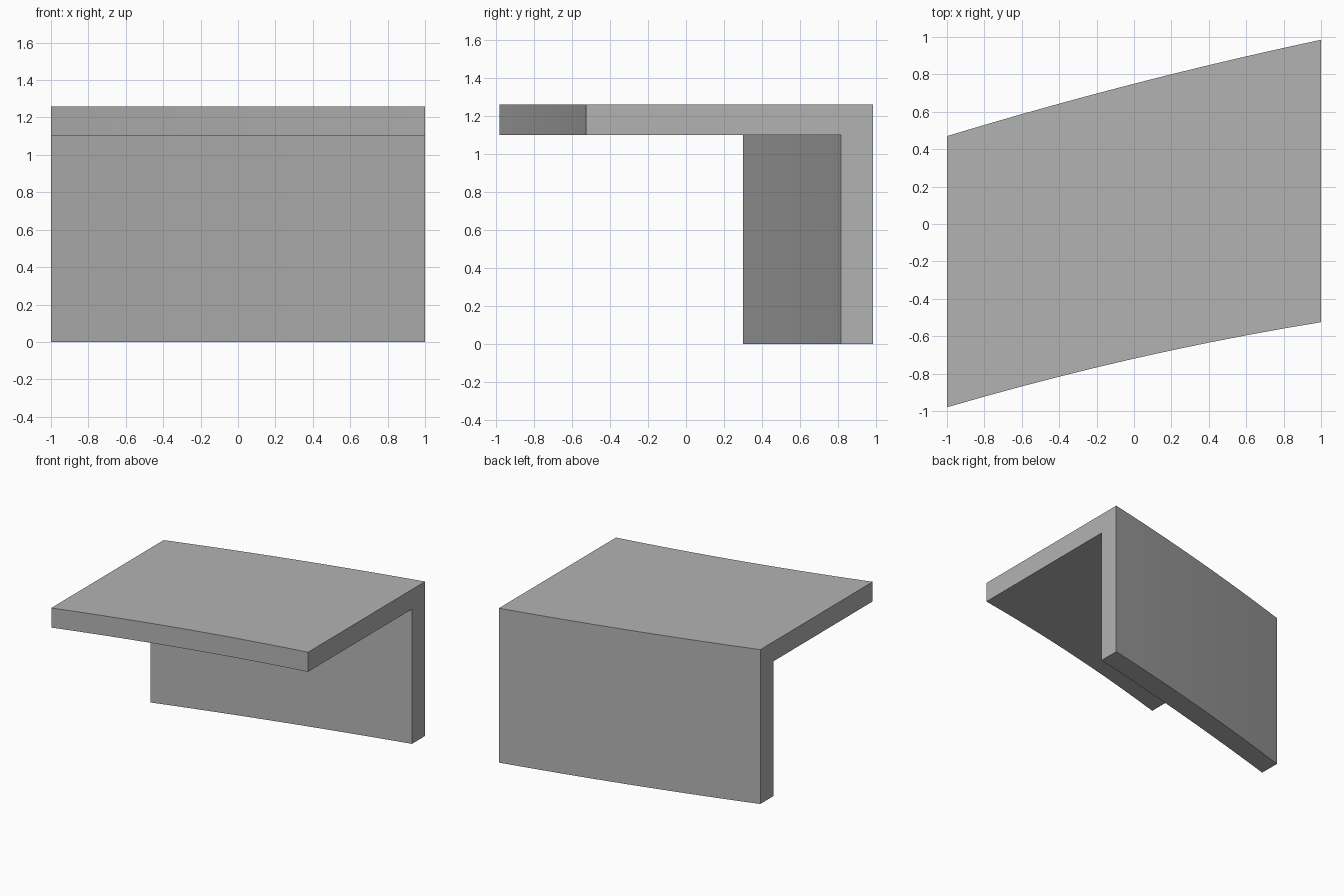
import bpy
import bmesh

cube = bpy.data.objects.get("Cube")
if cube:
    bpy.data.objects.remove(cube, do_unlink=True)

# Plain grey material
grey = bpy.data.materials.new("plain_grey")
grey.use_nodes = True
colour = (0.45, 0.45, 0.45, 1)
grey.diffuse_color = colour
grey.node_tree.nodes["Principled BSDF"].inputs["Base Color"].default_value = colour

HEIGHT, UNDERSIDE, STEPS = 1.26, 1.10, 10


def bowed(start, middle, end):
    """Gentle curve in plan through three depths at x = -1, 0 and 1."""
    return lambda x: middle + (end - start) / 2 * x + ((start + end) / 2 - middle) * x * x


front_edge = bowed(-0.98, -0.72, -0.525)
wall_inside = bowed(0.30, 0.575, 0.815)
wall_outside = bowed(0.47, 0.75, 0.985)

# L-shaped section: overhanging slab on top of a rear wall
section = [
    (front_edge, UNDERSIDE), (wall_inside, UNDERSIDE), (wall_inside, 0),
    (wall_outside, 0), (wall_outside, HEIGHT), (front_edge, HEIGHT),
]

# Sweep the section along x
bm = bmesh.new()
rings = []
for i in range(STEPS + 1):
    x = -1 + 2 * i / STEPS
    rings.append([bm.verts.new((x, edge(x), z)) for edge, z in section])
for a, b in zip(rings, rings[1:]):
    for j in range(len(section)):
        k = (j + 1) % len(section)
        bm.faces.new((a[j], a[k], b[k], b[j]))

# End caps, split into slab and wall so each face is convex
for ring in (rings[0], rings[-1]):
    bm.faces.new((ring[0], ring[1], ring[4], ring[5]))
    bm.faces.new((ring[1], ring[2], ring[3], ring[4]))
bmesh.ops.recalc_face_normals(bm, faces=bm.faces)

mesh = bpy.data.meshes.new("curved_canopy")
bm.to_mesh(mesh)
bm.free()
mesh.materials.append(grey)
canopy = bpy.data.objects.new("curved_canopy", mesh)
bpy.context.collection.objects.link(canopy)

# Smooth along the curve, crisp at the corners
bpy.ops.object.select_all(action='DESELECT')
canopy.select_set(True)
bpy.context.view_layer.objects.active = canopy
bpy.ops.object.shade_smooth_by_angle()
